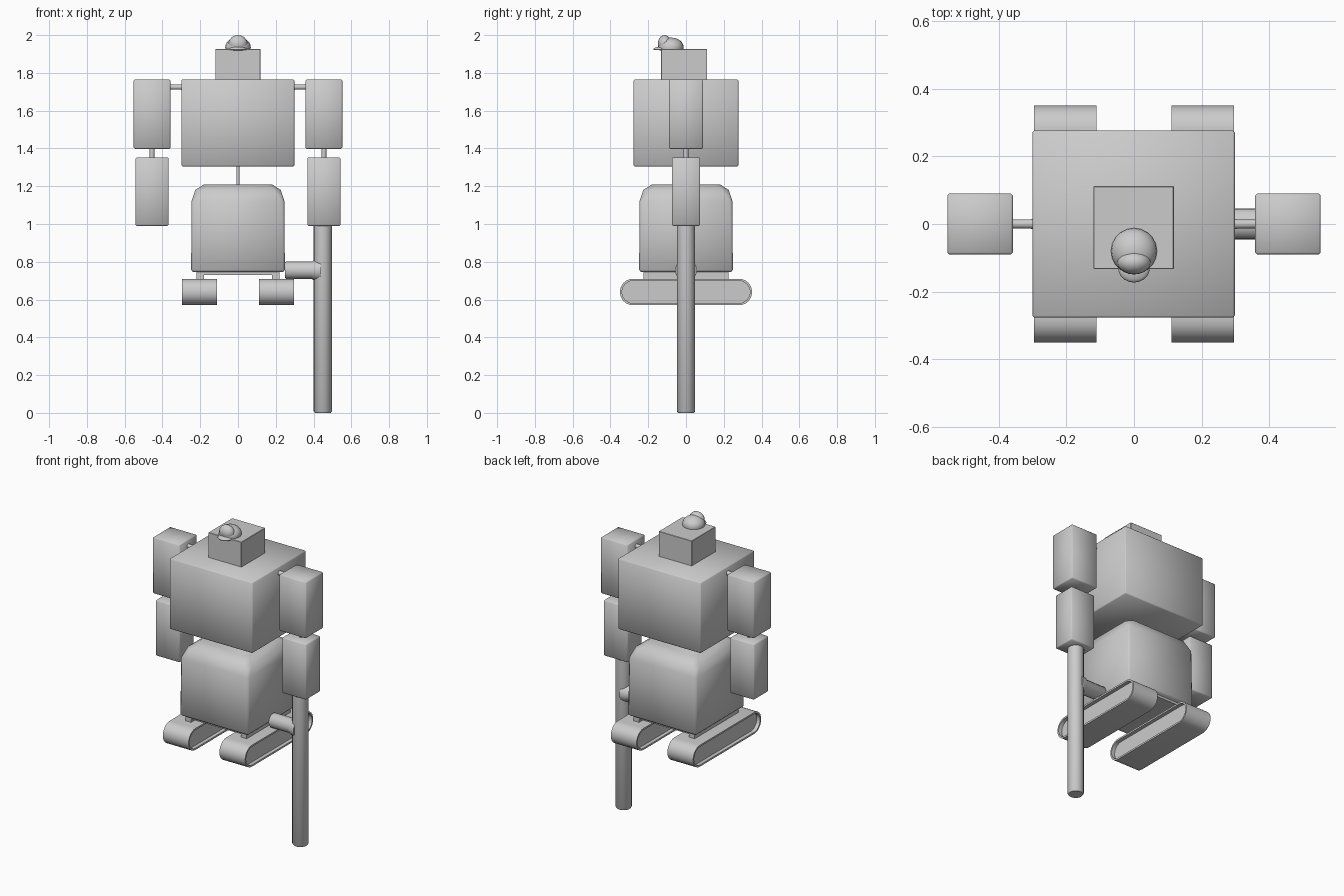
import bpy, bmesh, math
from mathutils import Vector, Matrix

if "Cube" in bpy.data.objects:
    bpy.data.objects.remove(bpy.data.objects["Cube"])

grey = bpy.data.materials.new("light grey")
grey.diffuse_color = (0.6, 0.6, 0.6, 1)
grey.use_nodes = True
grey.node_tree.nodes["Principled BSDF"].inputs["Base Color"].default_value = grey.diffuse_color


def finish(name, bm, angle=None):
    bmesh.ops.recalc_face_normals(bm, faces=bm.faces)
    mesh = bpy.data.meshes.new(name)
    bm.to_mesh(mesh)
    bm.free()
    ob = bpy.data.objects.new(name, mesh)
    bpy.context.collection.objects.link(ob)
    mesh.materials.append(grey)
    for p in mesh.polygons:
        p.use_smooth = True
    if angle:
        mesh.set_sharp_from_angle(angle=math.radians(angle))
    return ob


def box(name, lo, hi, bevel=0.006, angle=None):
    """Box between two corners with a narrow softened edge."""
    lo, hi = Vector(lo), Vector(hi)
    bm = bmesh.new()
    bmesh.ops.create_cube(bm, size=1)
    for v in bm.verts:
        v.co = (lo + hi) / 2 + v.co * (hi - lo)
    if bevel:
        bmesh.ops.bevel(bm, geom=bm.edges[:], offset=bevel, segments=1,
                        affect='EDGES', profile=0.5)
    return finish(name, bm, angle)


def loft(name, rings, angle=None):
    """Skin a stack of point rings and cap both ends."""
    bm = bmesh.new()
    rows = [[bm.verts.new(p) for p in r] for r in rings]
    n = len(rows[0])
    for a, b in zip(rows, rows[1:]):
        for i in range(n):
            j = (i + 1) % n
            bm.faces.new((a[i], a[j], b[j], b[i]))
    bm.faces.new(rows[0])
    bm.faces.new(rows[-1])
    return finish(name, bm, angle)


def rod(name, start, end, profile, sides=16):
    """Round rod; profile = (distance along, radius) pairs."""
    start, end = Vector(start), Vector(end)
    axis = (end - start).normalized()
    q = axis.to_track_quat('Z', 'Y')
    rings = [[start + q @ Vector((r * math.cos(t), r * math.sin(t), d))
              for t in (2 * math.pi * i / sides for i in range(sides))]
             for d, r in profile]
    return loft(name, rings, 40)


# Torso and head
box("torso", (-0.30, -0.277, 1.305), (0.298, 0.277, 1.765))
box("head", (-0.12, -0.133, 1.755), (0.118, 0.112, 1.927), 0.002, 30)

# Cap: round crown, raised front and short visor
def dome(name, centre, size, lower=0.0):
    bm = bmesh.new()
    bmesh.ops.create_uvsphere(bm, u_segments=20, v_segments=12, radius=1)
    for v in bm.verts:
        z = max(v.co.z, lower)
        v.co = Vector(centre) + Vector((v.co.x * size[0], v.co.y * size[1], z * size[2]))
    return finish(name, bm, 40)

dome("cap_crown", (0, -0.08, 1.935), (0.068, 0.068, 0.052), -0.3)
dome("cap_front", (0, -0.113, 1.955), (0.05, 0.036, 0.045), -0.8)
dome("cap_visor", (0, -0.13, 1.925), (0.047, 0.043, 0.014), -0.3)

# Arms with joint rods
for side, s in (("left", -1), ("right", 1)):
    def span(a, b, y, z0, z1):
        return (min(s * a, s * b), -y, z0), (max(s * a, s * b), y, z1)
    box(side + "_upper_arm", *span(0.358, 0.552, 0.09, 1.398, 1.765))
    box(side + "_forearm", *span(0.367, 0.543, 0.075, 0.99, 1.352))
    rod(side + "_shoulder_rod", (s * 0.28, 0, 1.725), (s * 0.38, 0, 1.725),
        [(0, 0.016), (0.025, 0.014), (0.1, 0.013)], 12)
    rod(side + "_elbow_rod", (s * 0.455, 0, 1.34), (s * 0.455, 0, 1.41),
        [(0, 0.013), (0.07, 0.013)], 12)

# Waist rod
rod("waist_rod", (0, 0, 1.19), (0, 0, 1.32), [(0, 0.009), (0.13, 0.009)], 12)

# Pelvis: box with softly chamfered top
def chamfered(h, c, z):
    corners = [(h, -h + c), (h, h - c), (h - c, h), (-h + c, h),
               (-h, h - c), (-h, -h + c), (-h + c, -h), (h - c, -h)]
    return [(x, y, z) for x, y in corners]

loft("pelvis", [chamfered(0.238, 0.006, 0.745), chamfered(0.248, 0.01, 0.757),
                chamfered(0.246, 0.014, 1.12), chamfered(0.226, 0.035, 1.18),
                chamfered(0.18, 0.04, 1.21)])
box("base_plate", (-0.20, -0.225, 0.73), (0.20, 0.225, 0.75), 0, 30)


# Tracks: rounded loops with recessed side panels
def stadium(x, inset):
    r, half = 0.07 - inset, 0.28
    pts = []
    for c, t0 in ((half, -90), (-half, 90)):
        for i in range(13):
            t = math.radians(t0 + 15 * i)
            pts.append((x, c + r * math.cos(t), 0.64 + r * math.sin(t)))
    return pts

for side, s in (("left", -1), ("right", 1)):
    loft(side + "_track",
         [stadium(s * x, i) for x, i in ((0.135, 0.011), (0.111, 0.011), (0.111, 0),
                                         (0.296, 0), (0.296, 0.011), (0.272, 0.011))], 40)
    box(side + "_track_mount", (s * 0.20 - 0.02, -0.225, 0.70),
        (s * 0.20 + 0.02, 0.225, 0.75), 0, 30)

# Staff weapon with side handle
rod("staff", (0.449, 0, 0), (0.449, 0, 1.0),
    [(0, 0.042), (0.008, 0.048), (1.0, 0.048)], 20)
rod("staff_handle", (0.25, 0, 0.755), (0.44, 0, 0.755),
    [(0, 0.042), (0.006, 0.046), (0.14, 0.046), (0.155, 0.054), (0.19, 0.058)], 20)
